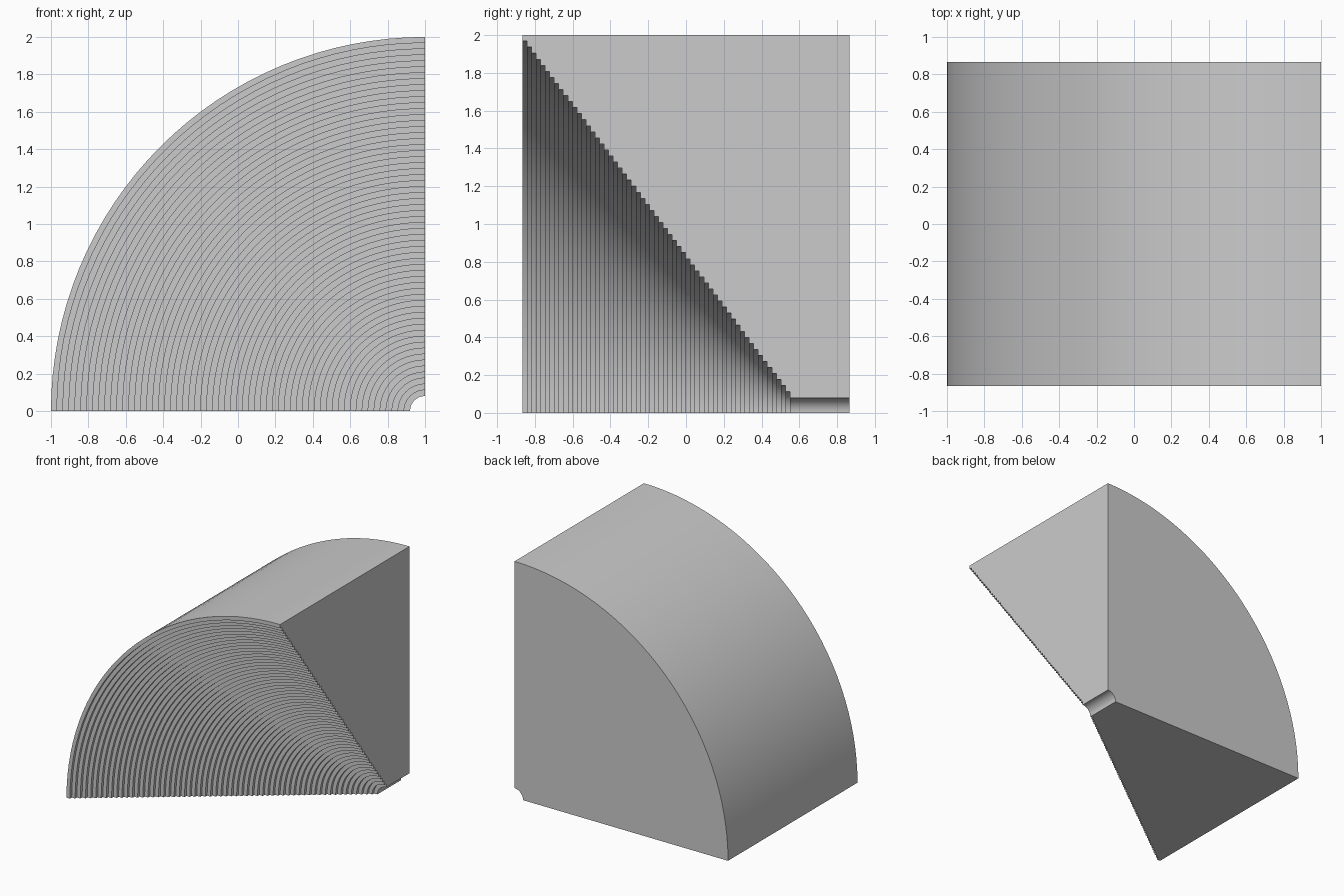
import bpy
import bmesh
from math import cos, sin, pi, radians

cube = bpy.data.objects.get("Cube")
if cube:
    bpy.data.objects.remove(cube, do_unlink=True)

STEPS = 60            # terraces down the hollow front
SEGMENTS = 32         # divisions of the quarter turn
OUTER, BORE = 2.0, 0.08
HALF_DEPTH = 0.866
TREAD = 0.024
RISE = (OUTER - BORE) / STEPS


def stepped_profile():
    """Closed outline as (radius, depth): stepped front, bore, flat back."""
    points = [(OUTER, -HALF_DEPTH)]
    for i in range(STEPS):
        radius = OUTER - (i + 1) * RISE
        y = -HALF_DEPTH + i * TREAD
        points.append((radius, y))
        if i < STEPS - 1:
            points.append((radius, y + TREAD))
    points += [(BORE, HALF_DEPTH), (OUTER, HALF_DEPTH)]
    return points


def quarter_revolve(name, profile):
    """Sweep the outline a quarter turn about the axis at x = 1, z = 0."""
    bm = bmesh.new()
    rings = []
    for s in range(SEGMENTS + 1):
        angle = pi / 2 * s / SEGMENTS
        rings.append([bm.verts.new((1 - r * cos(angle), y, r * sin(angle)))
                      for r, y in profile])
    count = len(profile)
    for a, b in zip(rings, rings[1:]):
        for i in range(count):
            j = (i + 1) % count
            bm.faces.new((a[i], a[j], b[j], b[i]))
    # Flat cut faces at both ends of the sweep
    bm.faces.new(rings[0])
    bm.faces.new(rings[-1])
    bmesh.ops.recalc_face_normals(bm, faces=bm.faces)
    mesh = bpy.data.meshes.new(name)
    bm.to_mesh(mesh)
    bm.free()
    obj = bpy.data.objects.new(name, mesh)
    bpy.context.collection.objects.link(obj)
    return obj


# Quarter block with a terraced conical hollow and a narrow bore
block = quarter_revolve("stepped_quarter_block", stepped_profile())
bpy.ops.object.select_all(action='DESELECT')
block.select_set(True)
bpy.context.view_layer.objects.active = block
bpy.ops.object.shade_smooth_by_angle(angle=radians(30))
